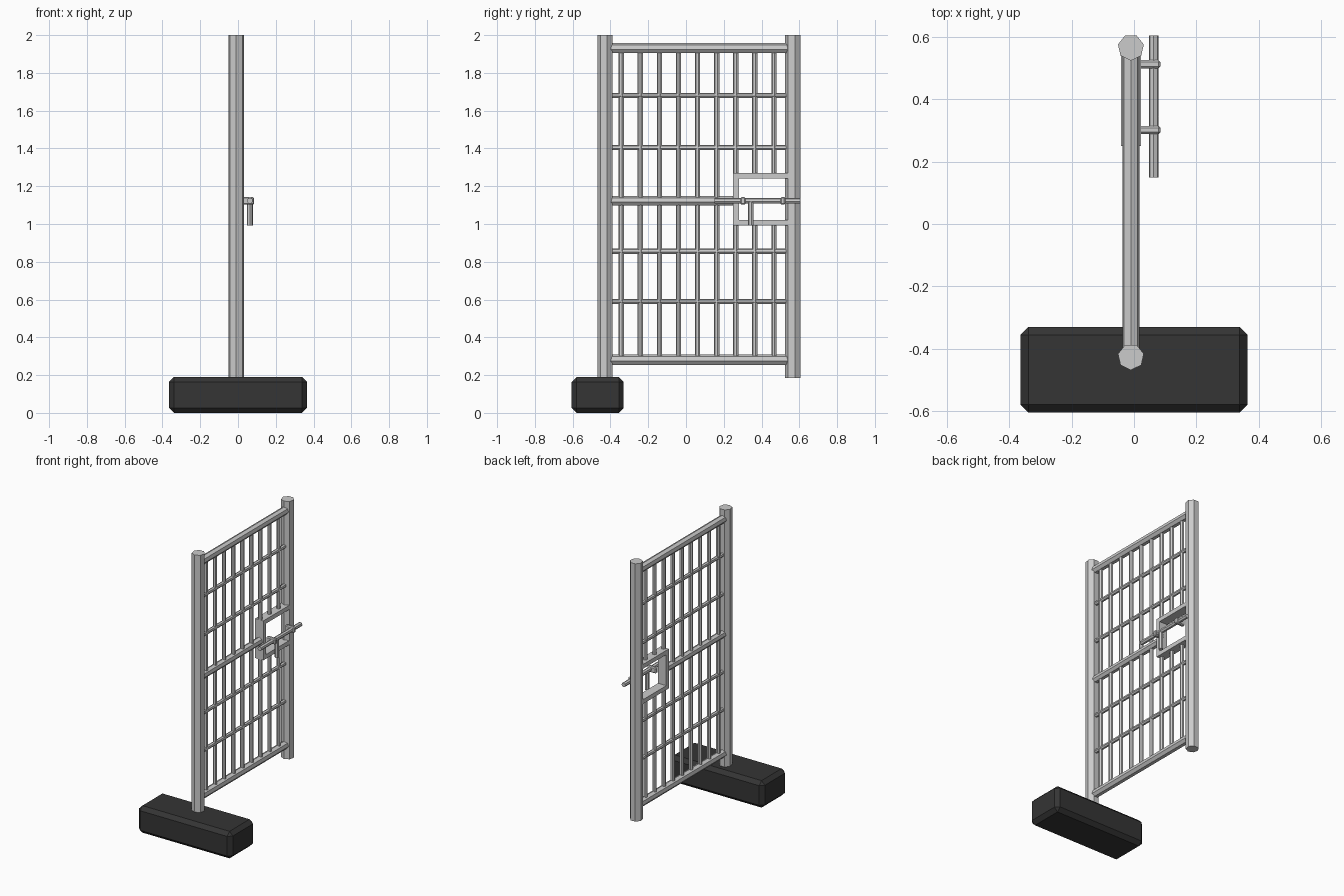
import bpy, math
from mathutils import Vector

if "Cube" in bpy.data.objects:
    bpy.data.objects.remove(bpy.data.objects["Cube"])

CX = -0.01  # plane of the gate


def rod(name, a, b, r, sides=7):
    a, b = Vector(a), Vector(b)
    bpy.ops.mesh.primitive_cylinder_add(vertices=sides, radius=r, depth=(b - a).length,
                                        location=(a + b) / 2)
    o = bpy.context.object
    o.name = name
    d = (b - a).normalized()
    if abs(d.z) > 0.99:
        o.rotation_euler = (0, 0, math.pi)  # corner faces the front
    else:
        o.rotation_euler = d.to_track_quat('Z', 'Y').to_euler()
    return o


def box(name, lo, hi, bevel=0):
    lo, hi = Vector(lo), Vector(hi)
    bpy.ops.mesh.primitive_cube_add(size=1, location=(lo + hi) / 2)
    o = bpy.context.object
    o.name = name
    o.scale = hi - lo
    bpy.ops.object.transform_apply(location=False, rotation=False, scale=True)
    if bevel:
        m = o.modifiers.new("chamfer", 'BEVEL')
        m.width = bevel
        m.segments = 1
    return o


# weighted foot
foot = box("foot_block", (-0.365, -0.605, 0), (0.365, -0.33, 0.19), 0.026)
mat = bpy.data.materials.new("dark_rubber")
mat.diffuse_color = (0.035, 0.035, 0.035, 1)
mat.use_nodes = True
mat.node_tree.nodes["Principled BSDF"].inputs["Base Color"].default_value = mat.diffuse_color
foot.data.materials.append(mat)

# posts
rod("hinge_post", (CX, -0.4265, 0.17), (CX, -0.4265, 2.0), 0.0425)
rod("latch_post", (CX, 0.567, 0.185), (CX, 0.567, 2.0), 0.0425)

# thick rails
for name, z, end in (("top_rail", 1.93, 0.56), ("middle_rail", 1.121, 0.265), ("bottom_rail", 0.28, 0.56)):
    rod(name, (CX, -0.42, z), (CX, end, z), 0.028 if z != 1.121 else 0.026)

# thin cross rails
for z in (1.68, 1.404, 0.855, 0.59):
    rod("cross_rail", (CX, -0.42, z), (CX, 0.56, z), 0.014)

# upright bars, the last three broken by the latch frame
for i in range(9):
    y = -0.342 + i * 0.101
    spans = [(0.28, 1.93)] if i < 6 else [(0.28, 1.0), (1.26, 1.93)]
    for z0, z1 in spans:
        rod("upright_bar", (CX, y, z0), (CX, y, z1), 0.0145)

# C-shaped latch frame
x0, x1 = -0.042, 0.022
box("latch_frame_top", (x0, 0.25, 1.24), (x1, 0.545, 1.27))
box("latch_frame_bottom", (x0, 0.25, 0.992), (x1, 0.545, 1.022))
box("latch_frame_side", (x0, 0.25, 1.022), (x1, 0.28, 1.24))

# sliding bolt with handle and guides
rod("bolt", (0.063, 0.15, 1.123), (0.063, 0.605, 1.123), 0.0155)
rod("bolt_handle", (0.063, 0.343, 0.992), (0.063, 0.343, 1.123), 0.0155)
for y in (0.302, 0.513):
    g = box("bolt_guide", (0.015, y - 0.013, 1.102), (0.085, y + 0.013, 1.143), 0.006)
